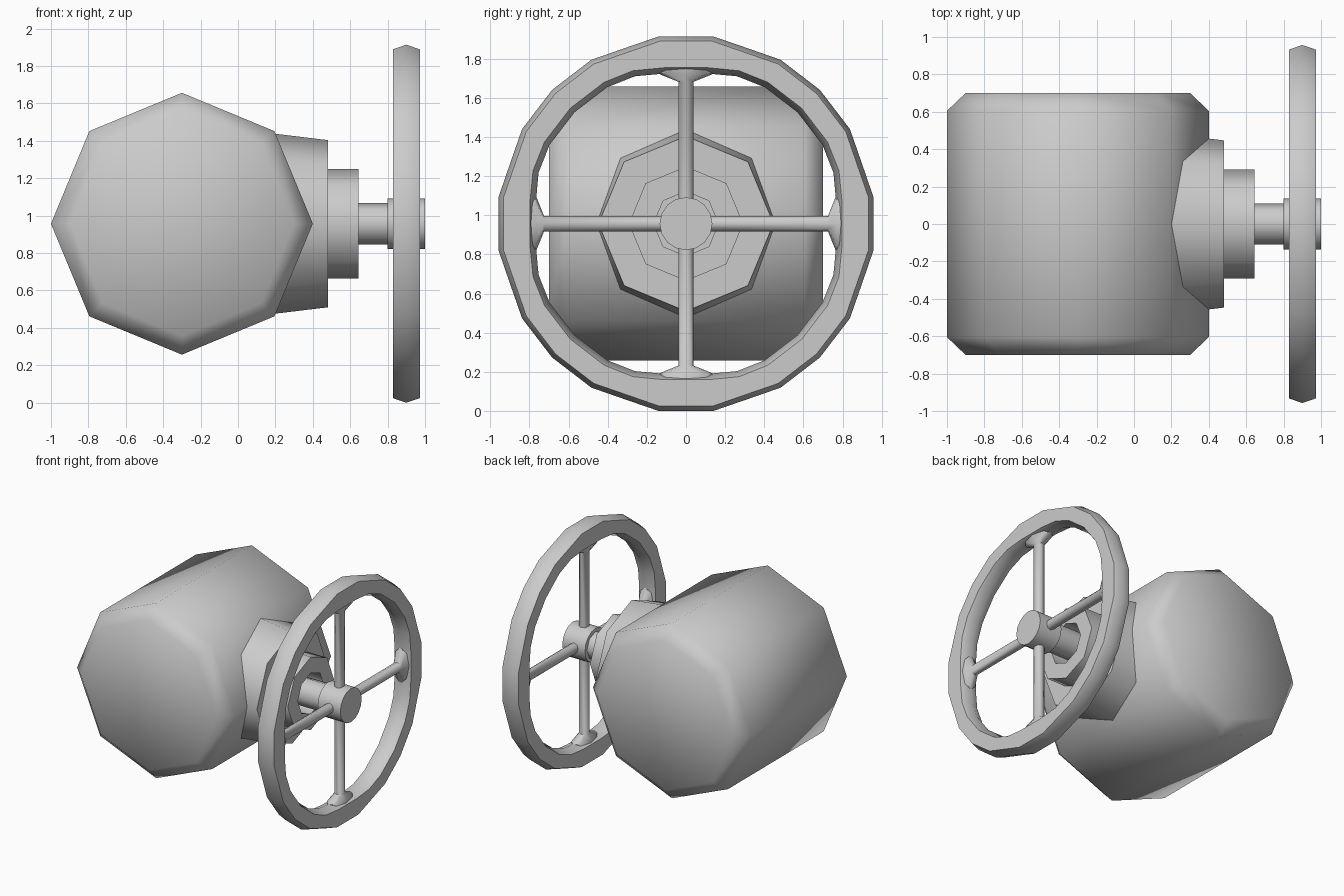
import bpy, bmesh
from math import sin, cos, pi, radians
from mathutils import Vector, Matrix

if "Cube" in bpy.data.objects:
    bpy.data.objects.remove(bpy.data.objects["Cube"])

ZC = 0.957  # height of the main axis


def finish(name, bm, angle=50):
    bmesh.ops.recalc_face_normals(bm, faces=bm.faces)
    me = bpy.data.meshes.new(name)
    bm.to_mesh(me)
    bm.free()
    ob = bpy.data.objects.new(name, me)
    bpy.context.collection.objects.link(ob)
    bpy.ops.object.select_all(action='DESELECT')
    ob.select_set(True)
    bpy.context.view_layer.objects.active = ob
    bpy.ops.object.shade_smooth_by_angle(angle=radians(angle))
    return ob


def loft(bm, rings, closed=False):
    # Bridge rings of points; cap the ends unless the loft is closed
    vs = [[bm.verts.new(p) for p in ring] for ring in rings]
    n = len(vs[0])
    for i in range(len(vs) if closed else len(vs) - 1):
        a, b = vs[i], vs[(i + 1) % len(vs)]
        for j in range(n):
            k = (j + 1) % n
            bm.faces.new((a[j], a[k], b[k], b[j]))
    if not closed:
        bm.faces.new(vs[0])
        bm.faces.new(vs[-1])


def ellipse(w, t, h, n=8):
    # Ring across the z direction: w along y, t along x
    return [Vector((t * sin(2 * pi * i / n), w * cos(2 * pi * i / n), h)) for i in range(n)]


def turned(name, profile, n, axis, cx=0.0):
    # Revolve (position, radius) pairs about the x or y axis
    rings = []
    for t, r in profile:
        ring = []
        for i in range(n):
            c, s = r * cos(2 * pi * i / n), r * sin(2 * pi * i / n)
            ring.append((t, c, ZC + s) if axis == 'x' else (cx + c, t, ZC + s))
        rings.append(ring)
    bm = bmesh.new()
    loft(bm, rings)
    return finish(name, bm)


# Valve body: bevelled octagonal drum lying along y
turned("valve_body", [(-0.7, 0.6), (-0.605, 0.7), (0.605, 0.7), (0.7, 0.6)], 8, 'y', -0.3)

# Bonnet, hollow gland ring, stem and hub along x
turned("bonnet", [(0.0, 0.505), (0.48, 0.447)], 8, 'x')
turned("gland_ring", [(0.47, 0.292), (0.645, 0.292), (0.645, 0.165), (0.47, 0.165)], 8, 'x')
turned("stem", [(0.47, 0.11), (0.82, 0.11)], 8, 'x')
turned("wheel_hub", [(0.8, 0.135), (1.0, 0.135)], 16, 'x')

# Handwheel rim: flattened hexagonal section, flat outside each spoke
quarter = [(8.2, 0.775, 0.967), (19.1, 0.797, 0.95), (30, 0.805, 0.967), (45, 0.805, 0.967),
           (60, 0.805, 0.967), (70.9, 0.797, 0.95), (81.8, 0.775, 0.967)]
rings = []
for q in range(4):
    for deg, ri, ro in quarter:
        a = radians(deg + 90 * q)
        section = [(ro, 0), (ro - 0.025, 0.072), (ri + 0.03, 0.072),
                   (ri, 0), (ri + 0.03, -0.072), (ro - 0.025, -0.072)]
        rings.append([(0.9 + x, r * cos(a), ZC + r * sin(a)) for r, x in section])
bm = bmesh.new()
loft(bm, rings, closed=True)
finish("wheel_rim", bm)

# Four spokes flaring into the rim
for q in range(4):
    bm = bmesh.new()
    loft(bm, [ellipse(0.039, 0.039, 0.08), ellipse(0.039, 0.039, 0.725),
              ellipse(0.145, 0.06, 0.768), ellipse(0.145, 0.06, 0.83)])
    bm.transform(Matrix.Translation((0.9, 0, ZC)) @ Matrix.Rotation(q * pi / 2, 4, 'X'))
    finish("wheel_spoke_%d" % (q + 1), bm)
